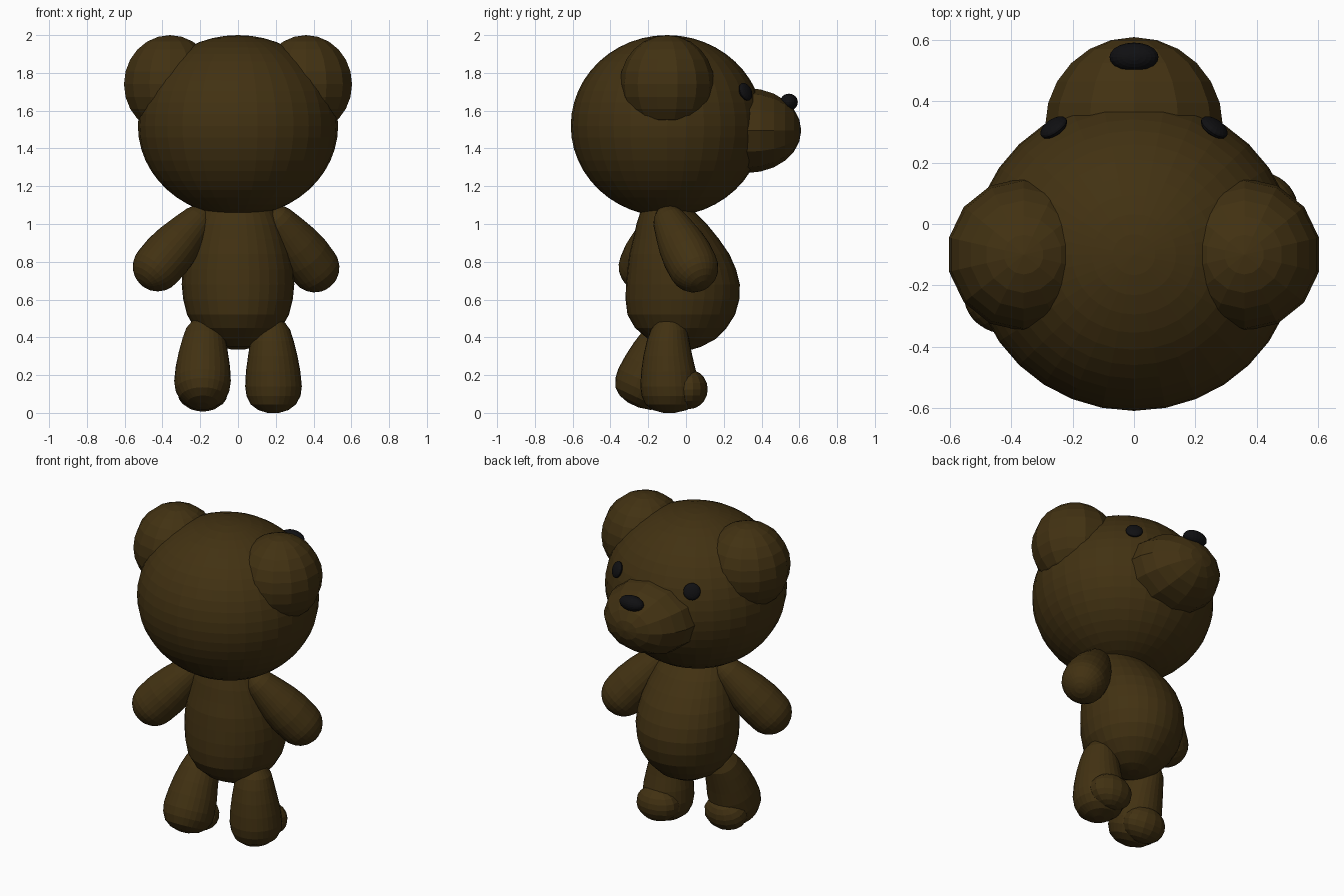
import bpy, bmesh, math
from mathutils import Vector, Matrix

if "Cube" in bpy.data.objects:
    bpy.data.objects.remove(bpy.data.objects["Cube"])


def material(name, rgb):
    m = bpy.data.materials.new(name)
    m.diffuse_color = (*rgb, 1)
    m.use_nodes = True
    m.node_tree.nodes["Principled BSDF"].inputs["Base Color"].default_value = m.diffuse_color
    return m


BROWN = material("brown fur", (0.054, 0.031, 0.006))
BLACK = material("black", (0.005, 0.005, 0.006))


def finish(bm, name, mat):
    bmesh.ops.recalc_face_normals(bm, faces=bm.faces)
    me = bpy.data.meshes.new(name)
    bm.to_mesh(me)
    bm.free()
    me.materials.append(mat)
    ob = bpy.data.objects.new(name, me)
    bpy.context.collection.objects.link(ob)
    return ob


def add_ball(bm, centre, radii, seg, rings, axis=(0, 0, 1)):
    rot = Vector((0, 0, 1)).rotation_difference(Vector(axis)).to_matrix().to_4x4()
    mat = Matrix.Translation(centre) @ rot @ Matrix.Diagonal((*radii, 1))
    bmesh.ops.create_uvsphere(bm, u_segments=seg, v_segments=rings, radius=1, matrix=mat)


def ball(name, mat, *args):
    bm = bmesh.new()
    add_ball(bm, *args)
    return finish(bm, name, mat)


def add_loft(bm, rings, seg=28):
    """Stack of ellipses: (z, x centre, y centre, x radius, y radius)."""
    loops = []
    for z, cx, cy, rx, ry in rings:
        loops.append([bm.verts.new((cx + rx * math.cos(2 * math.pi * i / seg),
                                    cy + ry * math.sin(2 * math.pi * i / seg), z))
                      for i in range(seg)])
    for a, b in zip(loops, loops[1:]):
        for i in range(seg):
            j = (i + 1) % seg
            bm.faces.new((a[i], a[j], b[j], b[i]))
    bm.faces.new(loops[0])
    bm.faces.new(loops[-1])


# Head, snout and nose
ball("head", BROWN, (0, -0.1, 1.52), (0.53, 0.51, 0.48), 32, 24)
ball("snout", BROWN, (0, 0.32, 1.495), (0.29, 0.225, 0.29), 12, 12, (0, 1, 0))
ball("nose", BLACK, (0, 0.545, 1.645), (0.08, 0.047, 0.045), 20, 12)

# Ears and eyes
for side, s in (("left", -1), ("right", 1)):
    ball(side + "_ear", BROWN, (s * 0.36, -0.1, 1.74), (0.25, 0.25, 0.26), 14, 12)
    ball(side + "_eye", BLACK, (s * 0.262, 0.315, 1.70), (0.05, 0.05, 0.022), 18, 10,
         (s * 0.52, 0.75, 0.36))

# Body: straight back, round belly (z, half width, back y, front y)
outline = [(0.335, 0.03, -0.04, 0.03), (0.35, 0.10, -0.12, 0.08), (0.39, 0.17, -0.20, 0.155),
           (0.45, 0.23, -0.27, 0.215), (0.52, 0.27, -0.31, 0.26), (0.60, 0.29, -0.32, 0.282),
           (0.68, 0.298, -0.318, 0.285), (0.76, 0.295, -0.31, 0.265), (0.84, 0.28, -0.30, 0.23),
           (0.92, 0.257, -0.28, 0.175), (1.0, 0.228, -0.262, 0.11), (1.07, 0.195, -0.24, 0.04),
           (1.13, 0.15, -0.21, -0.02)]
bm = bmesh.new()
add_loft(bm, [(z, 0, (b + f) / 2, w, (f - b) / 2) for z, w, b, f in outline], 32)
finish(bm, "body", BROWN)

# Arms: tapered limbs with round hands
def arm(name, shoulder, hand):
    a, b = Vector(shoulder), Vector(hand)
    length = (b - a).length
    profile = [(-0.08, 0.01), (-0.065, 0.047), (-0.035, 0.073)]
    profile += [(t * length, r) for t, r in
                ((0, 0.088), (0.25, 0.108), (0.5, 0.125), (0.75, 0.134))]
    profile += [(length + 0.132 * math.sin(k), 0.132 * math.cos(k))
                for k in (math.radians(d) for d in (0, 15, 30, 45, 60, 75, 88))]
    bm = bmesh.new()
    add_loft(bm, [(z, 0, 0, r, r) for z, r in profile])
    rot = Vector((0, 0, 1)).rotation_difference(b - a).to_matrix().to_4x4()
    bm.transform(Matrix.Translation(a) @ rot)
    finish(bm, name, BROWN)


arm("right_arm", (0.21, -0.09, 1.02), (0.405, 0.04, 0.77))
arm("left_arm", (-0.21, -0.11, 1.02), (-0.425, -0.225, 0.775))

# Legs with toes; the left leg is swung back from the hip
def leg(name, s, swing):
    bm = bmesh.new()
    add_loft(bm, [(0.0, s * 0.187, -0.09, 0.03, 0.03), (0.015, s * 0.187, -0.085, 0.08, 0.09),
                  (0.045, s * 0.187, -0.085, 0.12, 0.13), (0.09, s * 0.188, -0.085, 0.143, 0.15),
                  (0.14, s * 0.188, -0.09, 0.15, 0.152), (0.22, s * 0.186, -0.092, 0.144, 0.145),
                  (0.30, s * 0.184, -0.096, 0.131, 0.13), (0.38, s * 0.18, -0.095, 0.115, 0.113),
                  (0.44, s * 0.178, -0.09, 0.098, 0.096), (0.48, s * 0.177, -0.088, 0.07, 0.07),
                  (0.50, s * 0.176, -0.087, 0.03, 0.03)])
    add_ball(bm, (s * 0.187, 0.015, 0.125), (0.135, 0.1, 0.105), 14, 10)
    hip = Vector((0, -0.09, 0.45))
    bm.transform(Matrix.Translation(hip) @ Matrix.Rotation(math.radians(swing), 4, 'X')
                 @ Matrix.Translation(-hip))
    finish(bm, name, BROWN)


leg("right_leg", 1, 0)
leg("left_leg", -1, -25)
